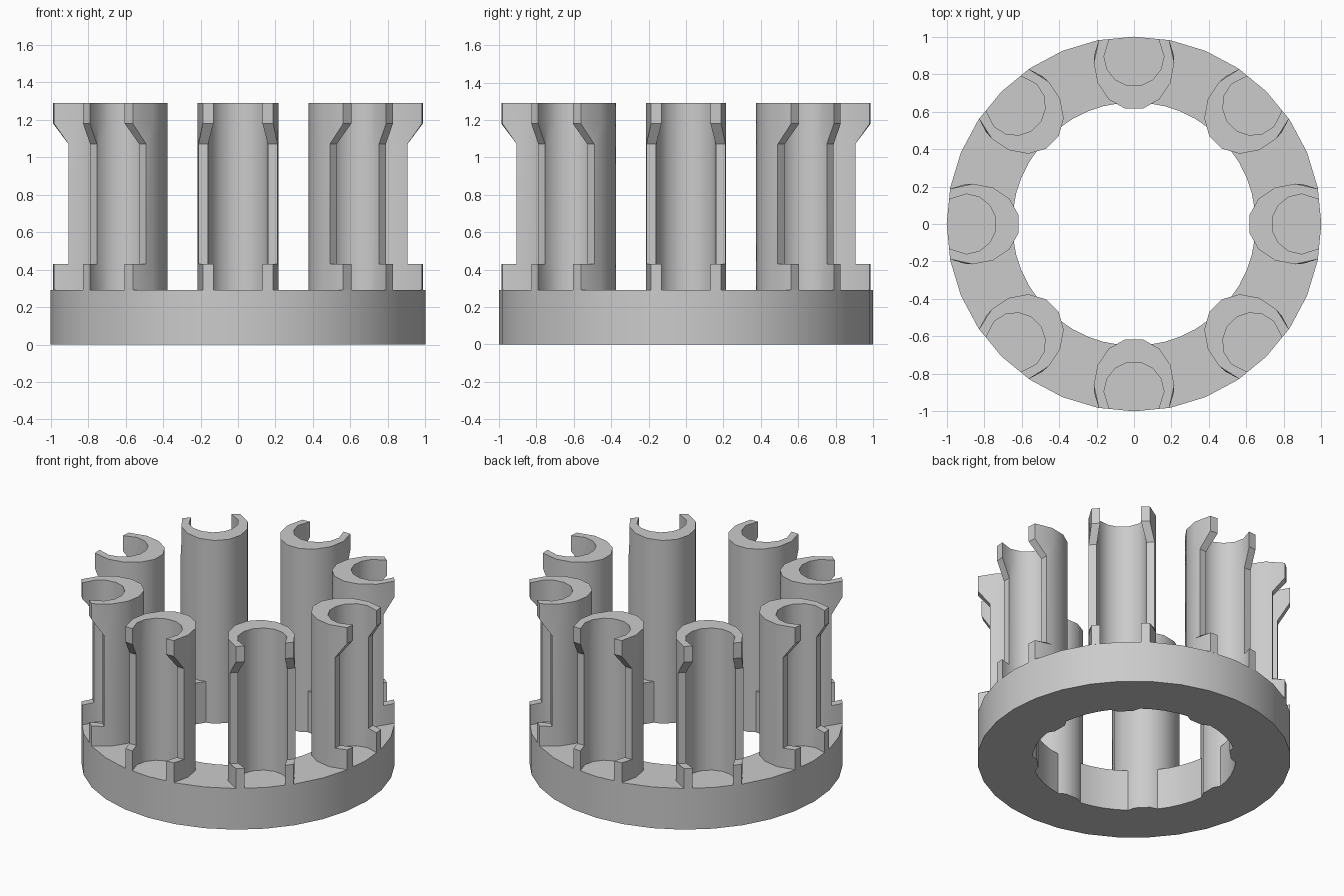
import bpy, bmesh
from math import sin, cos, asin, pi, radians, hypot

cube = bpy.data.objects.get("Cube")
if cube:
    bpy.data.objects.remove(cube, do_unlink=True)

COUNT = 8
BASE_H = 0.29
HOLE_R = 0.65
STEPS = 7
# each curve: tangential half width, radial half width, centre, full tip reach
OUTER = (0.215, 0.25, 0.86, 0.982)
BORE = (0.16, 0.16, 0.895, 0.987)
CUT_REACH = 0.905

grey = bpy.data.materials.new("light grey")
grey.use_nodes = True
color = (0.6, 0.6, 0.6, 1)
grey.diffuse_color = color
grey.node_tree.nodes["Principled BSDF"].inputs["Base Color"].default_value = color


def arc(curve, reach):
    """C-shaped arc as (tangential, radial) points, open towards the rim."""
    a, b, c, _ = curve
    tip = asin((reach - c) / b)
    angles = [tip] + [-pi * i / STEPS for i in range(STEPS + 1)] + [-pi - tip]
    return [(a * cos(t), c + b * sin(t)) for t in angles]


def section(cut):
    loops = [arc(k, CUT_REACH if cut else k[3]) for k in (OUTER, BORE)]
    return loops[0] + loops[1][::-1]


def add_object(name, mesh, angle=0):
    ob = bpy.data.objects.new(name, mesh)
    bpy.context.collection.objects.link(ob)
    ob.rotation_euler.z = angle
    bpy.ops.object.select_all(action='DESELECT')
    ob.select_set(True)
    bpy.context.view_layer.objects.active = ob
    return ob


def finish(bm, name):
    bmesh.ops.remove_doubles(bm, verts=bm.verts, dist=0.0005)
    bmesh.ops.recalc_face_normals(bm, faces=bm.faces)
    mesh = bpy.data.meshes.new(name)
    bm.to_mesh(mesh)
    bm.free()
    mesh.materials.append(grey)
    return mesh


# Column: C-section lofted upwards, with arms cut back between foot and head
bm = bmesh.new()
levels = [(BASE_H, False), (0.43, False), (0.43, True),
          (1.07, True), (1.18, False), (1.29, False)]
rings = [[bm.verts.new((r, t, z)) for t, r in section(cut)] for z, cut in levels]
n = len(rings[0])
for low, high in zip(rings, rings[1:]):
    for i in range(n):
        j = (i + 1) % n
        bm.faces.new((low[i], low[j], high[j], high[i]))
half = n // 2
for i in range(half - 1):
    top = rings[-1]
    bm.faces.new((top[i], top[i + 1], top[n - 2 - i], top[n - 1 - i]))
column_mesh = finish(bm, "column")

for k in range(COUNT):
    ob = add_object(f"column_{k + 1}", column_mesh, 2 * pi * k / COUNT)
    if k == 0:
        bpy.ops.object.shade_smooth_by_angle(angle=radians(35))

# Base ring: one sector outline, repeated; column backs bulge into the hole
outline = arc(OUTER, OUTER[3])
bulge = [p for p in outline if hypot(*p) < HOLE_R]
inside, beyond = bulge[0], outline[outline.index(bulge[0]) - 1]
f = (HOLE_R - hypot(*inside)) / (hypot(*beyond) - hypot(*inside))
edge = [i + (b - i) * f for i, b in zip(inside, beyond)]
bulge = [tuple(edge)] + bulge + [(-edge[0], edge[1])]


def polar(radius, degrees):
    return (radius * sin(radians(degrees)), radius * cos(radians(degrees)))


inner = ([polar(HOLE_R, 22.5), polar(HOLE_R, 15)] + bulge
         + [polar(HOLE_R, -15), polar(HOLE_R, -22.5)])
rim = [polar(1, 11.25 * i) for i in range(-2, 3)]
bm = bmesh.new()
for k in range(COUNT):
    c, s = cos(2 * pi * k / COUNT), sin(2 * pi * k / COUNT)
    pts = [(r * c - t * s, r * s + t * c) for t, r in inner + rim]
    low, high = [[bm.verts.new((x, y, z)) for x, y in pts] for z in (0, BASE_H)]
    bm.faces.new(low)
    bm.faces.new(high)
    for i in range(len(pts) - 1):
        if i != len(inner) - 1:
            bm.faces.new((low[i], low[i + 1], high[i + 1], high[i]))
add_object("base_ring", finish(bm, "base_ring"))
bpy.ops.object.shade_smooth_by_angle(angle=radians(30))
